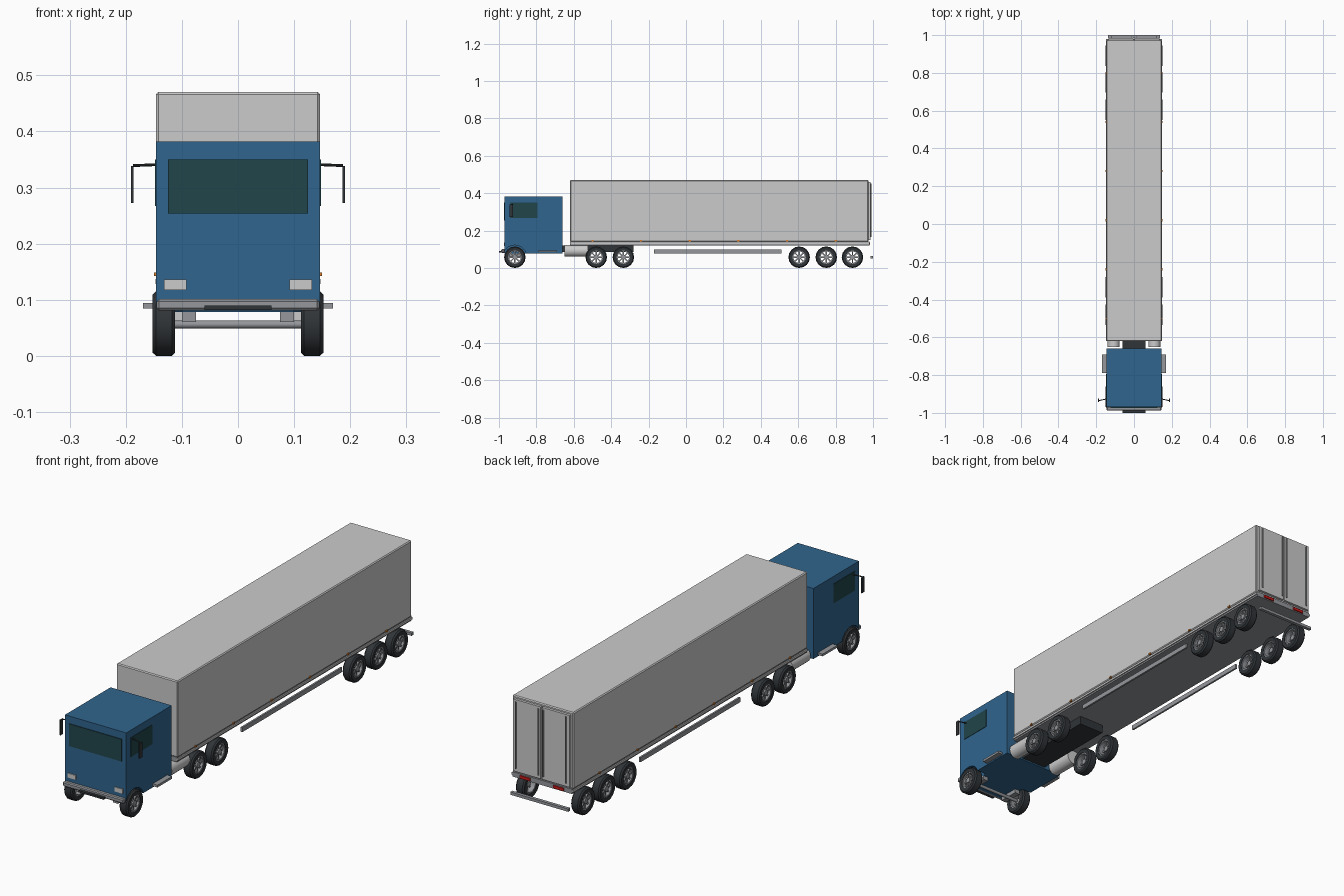
import bpy, bmesh, math
from mathutils import Matrix, Vector

if "Cube" in bpy.data.objects:
    bpy.data.objects.remove(bpy.data.objects["Cube"])


def material(name, rgb):
    m = bpy.data.materials.new(name)
    m.diffuse_color = (*rgb, 1)
    m.use_nodes = True
    m.node_tree.nodes["Principled BSDF"].inputs["Base Color"].default_value = m.diffuse_color
    return m


BLUE = material("cab_blue", (0.03, 0.13, 0.27))
GLASS = material("glass", (0.015, 0.06, 0.07))
DARK = material("dark", (0.03, 0.035, 0.04))
STEEL = material("steel", (0.3, 0.31, 0.33))
WHITE = material("lamp_white", (0.85, 0.85, 0.85))
RED = material("lamp_red", (0.6, 0.01, 0.01))
AMBER = material("lamp_amber", (0.7, 0.2, 0.02))


def finish(bm, name, mat=None):
    bmesh.ops.recalc_face_normals(bm, faces=bm.faces)
    me = bpy.data.meshes.new(name)
    bm.to_mesh(me)
    bm.free()
    ob = bpy.data.objects.new(name, me)
    bpy.context.collection.objects.link(ob)
    if mat:
        me.materials.append(mat)
    return ob


def box(name, x, y, z, mat=None, bevel=0):
    bm = bmesh.new()
    size = [b - a for a, b in (x, y, z)]
    mid = [(a + b) / 2 for a, b in (x, y, z)]
    bmesh.ops.create_cube(bm, size=1, matrix=Matrix.Translation(mid) @ Matrix.Diagonal((*size, 1)))
    if bevel:
        bmesh.ops.bevel(bm, geom=bm.edges[:], offset=bevel, segments=1, affect='EDGES')
    return finish(bm, name, mat)


def pair(name, x, y, z, mat=None, bevel=0):
    box(name + "_right", x, y, z, mat, bevel)
    box(name + "_left", (-x[1], -x[0]), y, z, mat, bevel)


def rod(name, a, b, r, mat=None, sides=12):
    a, b = Vector(a), Vector(b)
    rot = (b - a).to_track_quat('Z', 'Y').to_matrix().to_4x4()
    bm = bmesh.new()
    bmesh.ops.create_cone(bm, cap_ends=True, segments=sides, radius1=r, radius2=r,
                          depth=(b - a).length, matrix=Matrix.Translation((a + b) / 2) @ rot)
    ob = finish(bm, name, mat)
    smooth(ob)
    return ob


def smooth(ob):
    bpy.context.view_layer.objects.active = ob
    bpy.ops.object.select_all(action='DESELECT')
    ob.select_set(True)
    bpy.ops.object.shade_smooth_by_angle(angle=math.radians(40))


def ring(name, profile, centre, mat, sides=16):
    # closed (radius, x) profile spun around the x axis
    bm = bmesh.new()
    rows = []
    for i in range(sides):
        a = 2 * math.pi * i / sides
        rows.append([bm.verts.new((centre[0] + x, centre[1] + r * math.cos(a), centre[2] + r * math.sin(a)))
                     for r, x in profile])
    n = len(profile)
    for i in range(sides):
        p, q = rows[i], rows[(i + 1) % sides]
        for j in range(n):
            k = (j + 1) % n
            bm.faces.new((p[j], p[k], q[k], q[j]))
    ob = finish(bm, name, mat)
    smooth(ob)


def wheel(name, s, y):
    c = (s * 0.132, y, 0.0575)
    ring(name + "_tyre", [(0.036, -0.019), (0.052, -0.020), (0.0575, -0.014), (0.0575, 0.014),
                          (0.052, 0.020), (0.036, 0.019)], c, DARK)
    ring(name + "_rim", [(0.031, -0.016), (0.037, -0.017), (0.037, 0.017), (0.031, 0.016)], c, STEEL)
    rod(name + "_hub", (c[0] - s * 0.006, y, c[2]), (c[0] + s * 0.016, y, c[2]), 0.012, STEEL)
    # spokes
    bm = bmesh.new()
    for i in range(8):
        m = (Matrix.Translation((c[0] + s * 0.006, y, c[2])) @ Matrix.Rotation(i * math.pi / 4, 4, 'X')
             @ Matrix.Translation((0, 0, 0.021)) @ Matrix.Diagonal((0.008, 0.007, 0.024, 1)))
        bmesh.ops.create_cube(bm, size=1, matrix=m)
    finish(bm, name + "_spokes", STEEL)


# cab with wheel arches cut out
cab = box("cab", (-0.146, 0.146), (-0.97, -0.66), (0.078, 0.382), BLUE)
for s, side in ((1, "right"), (-1, "left")):
    cut = rod("arch_cutter_" + side, (s * 0.1, -0.915, 0.058), (s * 0.2, -0.915, 0.058), 0.064, sides=20)
    cut.hide_render = True
    cut.hide_viewport = True
    mod = cab.modifiers.new("arch_" + side, 'BOOLEAN')
    mod.object = cut
    mod.operation = 'DIFFERENCE'
    mod.solver = 'EXACT'

# cab glass, lamps, bumper and steps
box("windscreen", (-0.125, 0.125), (-0.973, -0.965), (0.254, 0.35), GLASS)
pair("side_window", (0.14, 0.148), (-0.94, -0.795), (0.267, 0.35), GLASS)
pair("headlight", (0.092, 0.132), (-0.974, -0.965), (0.117, 0.136), WHITE)
box("front_bumper", (-0.145, 0.145), (-0.988, -0.968), (0.081, 0.101), STEEL, 0.004)
box("bumper_step", (-0.06, 0.06), (-1.0, -0.985), (0.082, 0.09), DARK)
pair("cab_step", (0.135, 0.169), (-0.79, -0.69), (0.084, 0.094), STEEL)
rod("front_axle", (-0.12, -0.915, 0.056), (0.12, -0.915, 0.056), 0.007, STEEL)
pair("axle_spring", (0.075, 0.1), (-0.96, -0.87), (0.06, 0.08), STEEL)

# mirrors
for s, side in ((1, "right"), (-1, "left")):
    rod("mirror_arm_" + side, (s * 0.14, -0.925, 0.341), (s * 0.187, -0.935, 0.339), 0.0025, DARK, 8)
    x = sorted((s * 0.186, s * 0.191))
    box("mirror_" + side, x, (-0.943, -0.925), (0.272, 0.338), DARK)

# tractor chassis and fuel tanks
box("tractor_chassis", (-0.06, 0.06), (-0.9, -0.28), (0.084, 0.121), DARK)
for s, side in ((1, "right"), (-1, "left")):
    rod("fuel_tank_" + side, (s * 0.108, -0.65, 0.092), (s * 0.108, -0.525, 0.092), 0.032, None, 20)

# trailer body and bed
box("trailer_box", (-0.146, 0.146), (-0.62, 0.975), (0.141, 0.47), None, 0.004)
box("trailer_bed", (-0.142, 0.142), (-0.62, 0.98), (0.121, 0.142), STEEL)
pair("bed_rail", (0.139, 0.147), (-0.62, 0.98), (0.128, 0.137))
pair("side_guard", (0.132, 0.14), (-0.17, 0.51), (0.078, 0.098), STEEL)
for i in range(6):
    y = -0.5 + i * 0.26
    pair("marker_lamp_%d" % i, (0.143, 0.150), (y - 0.006, y + 0.006), (0.142, 0.149), AMBER)

# rear doors, locking rods, lamps and underrun bar
pair("rear_door", (0.003, 0.135), (0.97, 0.986), (0.15, 0.46))
for s, side in ((1, "right"), (-1, "left")):
    for i, x in enumerate((0.012, 0.12)):
        rod("lock_rod_%s_%d" % (side, i), (s * x, 0.99, 0.165), (s * x, 0.99, 0.452), 0.003, STEEL, 8)
pair("tail_lamp", (0.055, 0.105), (0.975, 0.985), (0.125, 0.137), RED)
box("underrun_bar", (-0.138, 0.138), (0.986, 1.0), (0.051, 0.063), STEEL)

# wheels
for s, side in ((1, "right"), (-1, "left")):
    for i, y in enumerate((-0.915, -0.48, -0.335, 0.605, 0.75, 0.89)):
        wheel("wheel_%s_%d" % (side, i), s, y)
